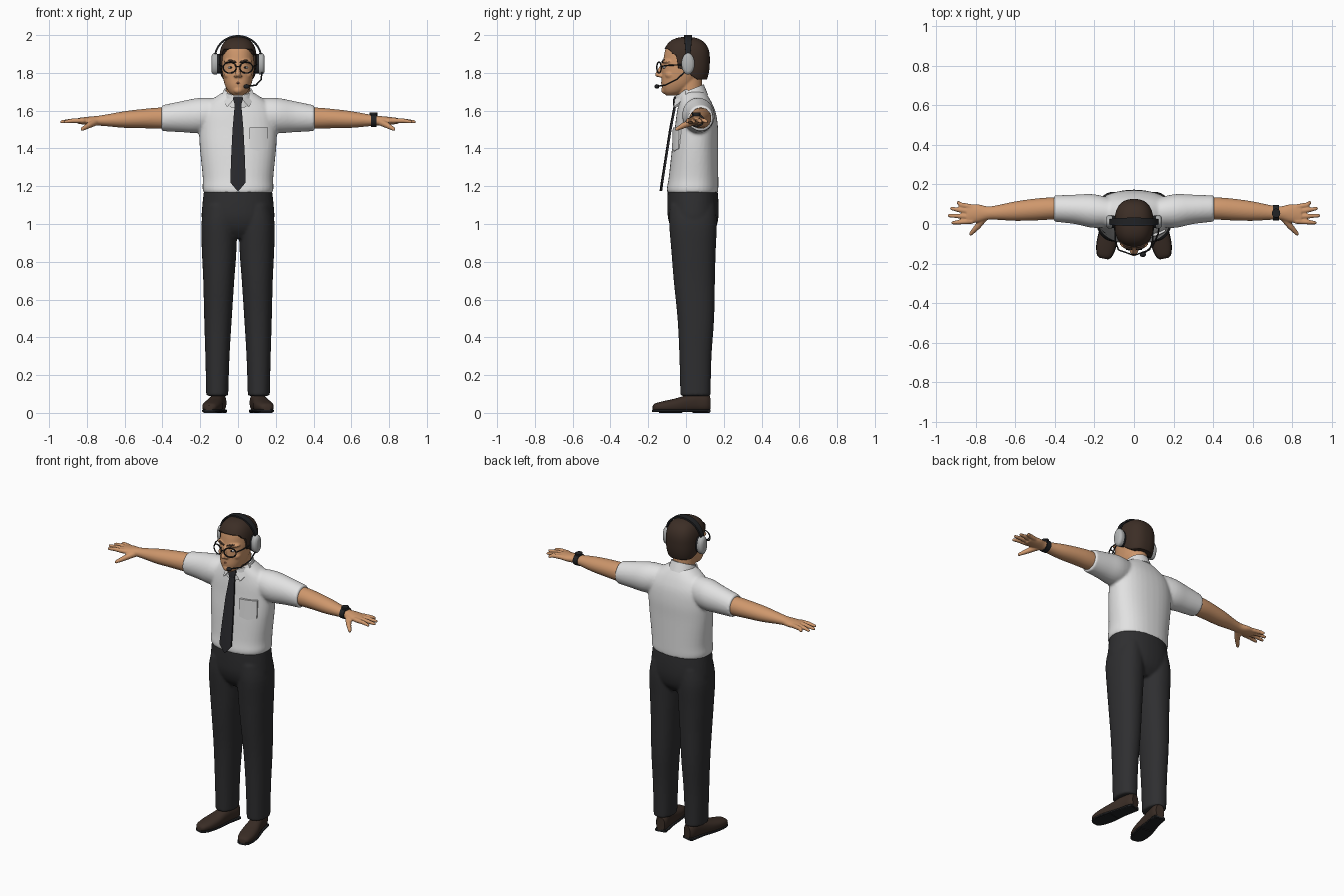
import bpy, bmesh, math
from mathutils import Matrix, Vector

if "Cube" in bpy.data.objects:
    bpy.data.objects.remove(bpy.data.objects["Cube"])


def material(name, r, g, b):
    m = bpy.data.materials.new(name)
    m.use_nodes = True
    m.diffuse_color = (r, g, b, 1)
    m.node_tree.nodes["Principled BSDF"].inputs["Base Color"].default_value = (r, g, b, 1)
    return m


SKIN = material("skin", .62, .31, .15)
WHITE = material("shirt_white", .76, .76, .76)
CHARCOAL = material("trouser_charcoal", .028, .028, .03)
TIE = material("tie_charcoal", .022, .022, .026)
HAIR = material("hair_brown", .045, .027, .019)
LEATHER = material("shoe_brown", .042, .026, .019)
BLACK = material("plastic_black", .015, .016, .018)
GREY = material("headset_grey", .45, .46, .46)
LIP = material("lip_brown", .36, .14, .075)


# ---- helpers ----
def smooth_rows(rows, k=4):
    """Resample rows of numbers with a smooth spline."""
    p = [rows[0]] + list(rows) + [rows[-1]]
    out = []
    for i in range(len(rows) - 1):
        for j in range(k):
            t = j / k
            out.append([.5 * (2 * b + (c - a) * t + (2 * a - 5 * b + 4 * c - d) * t * t
                              + (3 * b - a - 3 * c + d) * t ** 3)
                        for a, b, c, d in zip(*p[i:i + 4])])
    return out + [list(rows[-1])]


def skin(bm, rings):
    """Bridge rings of points into a closed solid."""
    vs = [[bm.verts.new(co) for co in ring] for ring in rings]
    n = len(vs[0])
    for a, b in zip(vs, vs[1:]):
        for i in range(n):
            j = (i + 1) % n
            bm.faces.new((a[i], a[j], b[j], b[i]))
    bm.faces.new(vs[0])
    bm.faces.new(vs[-1])


def loft(bm, axis, rows, power=2.0, tilt=0, n=36):
    """Rows are position, two centre values, two radii along the axis."""
    rings = []
    for t, a, b, ra, rb in smooth_rows(rows):
        ring = []
        for i in range(n):
            c, s = math.cos(math.tau * i / n), math.sin(math.tau * i / n)
            u = a + ra * math.copysign(abs(c) ** (2 / power), c)
            v = b + rb * math.copysign(abs(s) ** (2 / power), s)
            ring.append({"x": (t, u, v), "y": (u, t, v), "z": (u, v, t + tilt * (v - b))}[axis])
        rings.append(ring)
    skin(bm, rings)


def ball(bm, c, r, u=24, v=16):
    bmesh.ops.create_uvsphere(bm, u_segments=u, v_segments=v, radius=1,
                              matrix=Matrix.Translation(c) @ Matrix.Diagonal((*r, 1)))


def rod(bm, pts, radii):
    """Round-jointed rod through points."""
    pts = [Vector(p) for p in pts]
    for p, r in zip(pts, radii):
        ball(bm, p, (r, r, r), 12, 8)
    for p, q, r, s in zip(pts, pts[1:], radii, radii[1:]):
        d = q - p
        m = Matrix.Translation((p + q) / 2) @ d.to_track_quat("Z", "Y").to_matrix().to_4x4()
        bmesh.ops.create_cone(bm, cap_ends=True, segments=12, radius1=r, radius2=s,
                              depth=d.length, matrix=m)


def mirror(bm):
    geom = bmesh.ops.duplicate(bm, geom=bm.verts[:] + bm.edges[:] + bm.faces[:])["geom"]
    for v in geom:
        if isinstance(v, bmesh.types.BMVert):
            v.co.x *= -1


def finish(name, bm, mat, voxel=0, relax=4):
    bmesh.ops.recalc_face_normals(bm, faces=bm.faces[:])
    me = bpy.data.meshes.new(name)
    bm.to_mesh(me)
    bm.free()
    me.materials.append(mat)
    ob = bpy.data.objects.new(name, me)
    bpy.context.collection.objects.link(ob)
    if voxel:
        rm = ob.modifiers.new("blend", "REMESH")
        rm.mode, rm.voxel_size, rm.use_smooth_shade = "VOXEL", voxel, True
        sm = ob.modifiers.new("relax", "SMOOTH")
        sm.factor, sm.iterations = .5, relax
    else:
        bpy.ops.object.select_all(action="DESELECT")
        ob.select_set(True)
        bpy.context.view_layer.objects.active = ob
        bpy.ops.object.shade_smooth_by_angle(angle=math.radians(40))


# ---- shirt: sleeves and torso blended ----
bm = bmesh.new()
loft(bm, "x", [(.08, .055, 1.585, .065, .08), (.2, .065, 1.575, .085, .093),
               (.3, .074, 1.568, .074, .082), (.405, .078, 1.56, .066, .068)])
mirror(bm)
TORSO = [(1.165, 0, .035, .182, .134), (1.19, 0, .035, .188, .136), (1.25, 0, .04, .187, .131),
         (1.4, 0, .048, .202, .122), (1.5, 0, .055, .206, .115), (1.58, 0, .055, .2, .105),
         (1.635, 0, .05, .168, .09), (1.675, 0, .042, .115, .076), (1.7, 0, .035, .075, .065)]
loft(bm, "z", TORSO, 2.3)
finish("shirt", bm, WHITE, .008, 5)

# ---- collar band and flaps ----
bm = bmesh.new()
flap = [(.016, -.06, 1.668), (.074, -.005, 1.712), (.09, .0, 1.675), (.058, -.064, 1.618)]
skin(bm, [[(x, y + d, z) for x, y, z in flap] for d in (0, .014)])
mirror(bm)
loft(bm, "z", [(1.65, 0, .028, .09, .088), (1.68, 0, .024, .081, .081),
               (1.71, 0, .02, .073, .074)], tilt=.4)
finish("collar", bm, WHITE)

# ---- chest pocket, following the shirt ----
bm = bmesh.new()
rings = []
for i in range(9):
    x = .06 + i * .0125
    y = .05 - .12 * (1 - (x / .204) ** 2.3) ** (1 / 2.3)
    low = 1.385 + .3 * abs(x - .11)
    rings.append([(x, y - .007, low), (x, y - .003, 1.51), (x, y + .02, 1.51), (x, y + .02, low)])
skin(bm, rings)
finish("pocket", bm, WHITE)

# ---- tie: knot and blade ----
bm = bmesh.new()
for rows in ([(1.675, .024, -.058), (1.662, .027, -.064), (1.628, .016, -.066)],
             [(1.635, .017, -.06), (1.5, .029, -.086), (1.36, .036, -.108),
              (1.22, .041, -.13), (1.175, .003, -.136)]):
    skin(bm, [[(-w, y, z), (0, y - .004, z), (w, y, z), (w, y + .01, z), (-w, y + .01, z)]
              for z, w, y in rows])
finish("tie", bm, TIE)

# ---- trousers: legs and hips blended ----
bm = bmesh.new()
loft(bm, "z", [(.09, .11, .05, .058, .08), (.3, .109, .05, .064, .085), (.5, .106, .052, .073, .097),
               (.7, .102, .044, .082, .109), (.85, .1, .04, .091, .117),
               (1, .1, .037, .094, .126), (1.1, .095, .035, .08, .12)], 2.2)
mirror(bm)
loft(bm, "z", [(.925, 0, .04, .1, .08), (.97, 0, .04, .175, .115), (1.03, 0, .038, .192, .133),
               (1.1, 0, .037, .189, .136), (1.18, 0, .035, .18, .132)], 2.2)
finish("trousers", bm, CHARCOAL, .008)

# ---- shoes: uppers and soles, toes turned out ----
SHOE = [(-.18, .026, .02, .012), (-.165, .03, .036, .021), (-.12, .033, .048, .03),
        (-.06, .038, .049, .038), (0, .047, .042, .046), (.05, .054, .038, .05),
        (.1, .054, .037, .05), (.125, .05, .026, .042)]
for name, mat in (("shoe_uppers", LEATHER), ("shoe_soles", BLACK)):
    bm = bmesh.new()
    if mat is LEATHER:
        loft(bm, "y", [(y, 0, z, w, h) for y, z, w, h in SHOE], 2.4)
        for v in bm.verts:
            v.co.z = max(v.co.z, .012)
    else:
        loft(bm, "y", [(y, 0, .011, w + .002, .007) for y, z, w, h in SHOE], 5)
        loft(bm, "y", [(y, 0, .009, .036, .009) for y in (.04, .085, .12)], 6)
        loft(bm, "y", [(y, 0, .008, .04, .008) for y in (-.14, -.08, -.03)], 6)
    turn = Matrix.Translation((.1, .09, 0)) @ Matrix.Rotation(.2, 4, "Z") @ Matrix.Translation((0, -.09, 0))
    bmesh.ops.transform(bm, matrix=turn, verts=bm.verts[:])
    mirror(bm)
    finish(name, bm, mat)

# ---- arms and hands ----
bm = bmesh.new()
loft(bm, "x", [(.34, .078, 1.56, .054, .055), (.42, .078, 1.56, .056, .056),
               (.5, .073, 1.558, .055, .051), (.6, .065, 1.553, .049, .044),
               (.69, .058, 1.549, .037, .032), (.74, .055, 1.547, .034, .026),
               (.79, .054, 1.546, .046, .022), (.845, .05, 1.546, .047, .016)])
for y, tip_x, tip_y in ((.086, .888, .108), (.062, .922, .078), (.037, .934, .042), (.014, .915, .006)):
    rod(bm, [(.82, y, 1.547), (.875, (y + tip_y) / 2, 1.547), (tip_x, tip_y, 1.541)], [.014, .0125, .009])
rod(bm, [(.755, .035, 1.54), (.79, -.012, 1.522), (.825, -.05, 1.502)], [.02, .016, .01])
mirror(bm)
finish("arms", bm, SKIN, .005, 4)

# ---- wrist watch on the left arm ----
bm = bmesh.new()
loft(bm, "x", [(x, .057, 1.549, .04, .035) for x in (.703, .718, .733)])
loft(bm, "z", [(z, .718, .055, .021, .023) for z in (1.57, 1.58, 1.59)])
finish("watch", bm, BLACK)

# ---- head: face, nose, ears and neck blended ----
bm = bmesh.new()
ball(bm, (.012, -.136, 1.784), (.011, .012, .009))
ball(bm, (.088, .012, 1.835), (.01, .02, .035))
ball(bm, (.035, -.09, 1.86), (.04, .035, .012))
ball(bm, (.045, -.08, 1.79), (.03, .032, .025))
mirror(bm)
rod(bm, [(0, -.122, 1.845), (0, -.15, 1.792)], [.01, .014])
ball(bm, (0, -.11, 1.708), (.026, .022, .02))
loft(bm, "z", [(1.68, 0, -.075, .025, .03), (1.7, 0, -.062, .05, .058), (1.735, 0, -.043, .069, .086),
               (1.78, 0, -.028, .08, .1), (1.83, 0, -.013, .086, .114), (1.87, 0, -.002, .088, .118),
               (1.93, 0, .003, .084, .11), (1.96, 0, .005, .065, .08), (1.975, 0, .005, .035, .04)], 2.2)
loft(bm, "z", [(1.62, 0, .035, .066, .068), (1.7, 0, .02, .064, .068), (1.8, 0, .01, .062, .075)])
finish("head", bm, SKIN, .005, 3)

# ---- hair: rounded cap cut off along the hairline ----
LINE = [(-.2, 1.935), (-.09, 1.925), (-.07, 1.9), (-.05, 1.895), (-.042, 1.825), (-.005, 1.815),
        (.03, 1.785), (.06, 1.765), (.2, 1.765)]
bm = bmesh.new()
ball(bm, (0, 0, 0), (1, 1, 1), 96, 72)
for v in bm.verts:
    p = v.co / sum(abs(c) ** 2.5 for c in v.co) ** .4
    x, y, z = p.x * .098, p.y * .123 + .003, 1.872 + p.z * (.118 if p.z > 0 else .175)
    for (a, za), (b, zb) in zip(LINE, LINE[1:]):
        if a <= y < b:
            z = max(z, za + (zb - za) * (y - a) / (b - a))
            break
    v.co = (x, y, z)
finish("hair", bm, HAIR)

# ---- eyebrows, eyes and mouth ----
bm = bmesh.new()
rod(bm, [(.014, -.126, 1.857), (.042, -.119, 1.866), (.068, -.093, 1.86)], [.005, .006, .004])
mirror(bm)
finish("eyebrows", bm, HAIR)
for name, mat, c, r in (("eyeballs", WHITE, (.038, -.113, 1.828), (.015, .009, .006)),
                        ("irises", BLACK, (.038, -.119, 1.828), (.006, .005, .0055))):
    bm = bmesh.new()
    ball(bm, c, r)
    mirror(bm)
    finish(name, bm, mat)
bm = bmesh.new()
rod(bm, [(-.028, -.119, 1.744), (0, -.128, 1.747), (.028, -.119, 1.744)], [.003, .005, .003])
finish("mouth", bm, LIP)

# ---- glasses: rims, temples and bridge ----
bm = bmesh.new()
rim = [(.044 + .034 * math.cos(a), -.143 + .012 * math.cos(a), 1.828 + .029 * math.sin(a))
       for a in (math.tau * i / 24 for i in range(25))]
rod(bm, rim, [.0035] * len(rim))
rod(bm, [(.078, -.131, 1.835), (.094, -.09, 1.84), (.098, .01, 1.845)], [.0035] * 3)
mirror(bm)
rod(bm, [(-.011, -.154, 1.834), (.011, -.154, 1.834)], [.0035] * 2)
finish("glasses", bm, BLACK)

# ---- headset: cups, pads, headband, boom microphone ----
for name, mat, rows in (("ear_cups", GREY, [(.11, .034, .056), (.13, .034, .056), (.141, .022, .042)]),
                        ("ear_pads", BLACK, [(.085, .028, .048), (.1, .031, .052), (.113, .031, .052)])):
    bm = bmesh.new()
    loft(bm, "x", [(x, .011, 1.848, ry, rz) for x, ry, rz in rows])
    mirror(bm)
    finish(name, bm, mat)
bm = bmesh.new()
rings = []
for i in range(33):
    a = math.pi * i / 32
    c, s = math.cos(a), math.sin(a)
    w = .011 + .01 * s
    rings.append([((.117 + d) * c, .011 + y, 1.88 + (.11 + d) * s)
                  for d, y in ((0, -w), (.01, -w), (.01, w), (0, w))])
skin(bm, rings)
finish("headband", bm, BLACK)
bm = bmesh.new()
rod(bm, [(.128, .0, 1.81), (.122, -.05, 1.765), (.095, -.11, 1.735), (.047, -.152, 1.729)], [.004] * 4)
ball(bm, (.045, -.154, 1.728), (.016, .013, .012))
finish("microphone", bm, BLACK)
